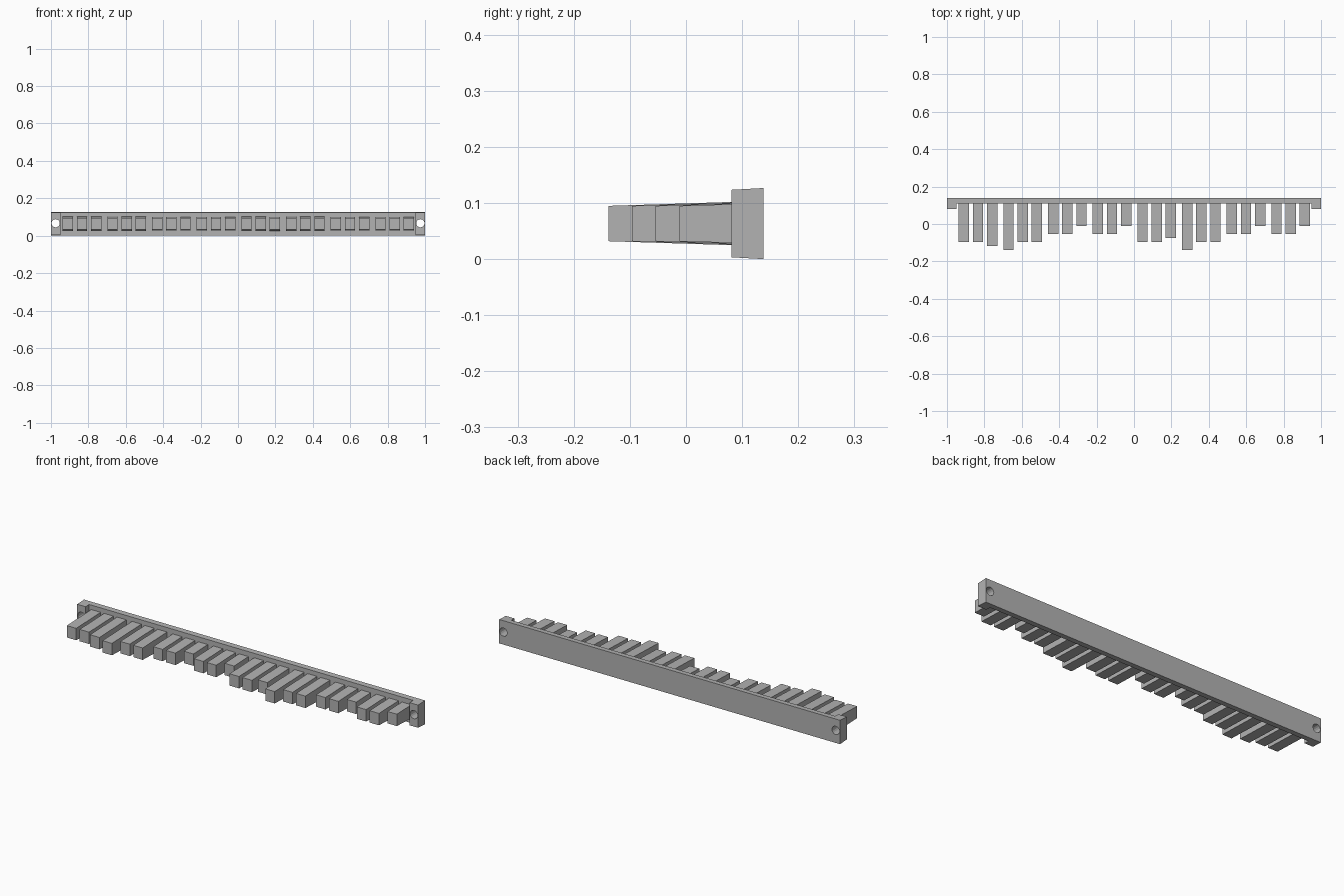
import bpy
import bmesh
from math import pi

cube = bpy.data.objects.get("Cube")
if cube:
    bpy.data.objects.remove(cube, do_unlink=True)

GREY = (0.45, 0.45, 0.45, 1.0)
grey = bpy.data.materials.new("plain grey")
grey.use_nodes = True
grey.diffuse_color = GREY
grey.node_tree.nodes["Principled BSDF"].inputs["Base Color"].default_value = GREY

MID_Z = 0.0633
BACK_Y = 0.138
FLOOR_Y = 0.109
LUG_Y = 0.081


def drafted_prism(name, outline, half_height):
    """Plan outline with sloping top and bottom; half_height(y) sets the draft."""
    bm = bmesh.new()
    top = [bm.verts.new((x, y, MID_Z + half_height(y))) for x, y in outline]
    low = [bm.verts.new((x, y, MID_Z - half_height(y))) for x, y in outline]
    bm.faces.new(top)
    bm.faces.new(low[::-1])
    n = len(outline)
    for i in range(n):
        j = (i + 1) % n
        bm.faces.new((low[i], low[j], top[j], top[i]))
    bmesh.ops.recalc_face_normals(bm, faces=bm.faces)
    mesh = bpy.data.meshes.new(name)
    bm.to_mesh(mesh)
    bm.free()
    mesh.materials.append(grey)
    obj = bpy.data.objects.new(name, mesh)
    bpy.context.collection.objects.link(obj)
    return obj


# Backing rail with a forward lug at each end
half_plan = [(0.95, FLOOR_Y), (0.95, LUG_Y), (1, LUG_Y), (1, BACK_Y)]
plan = half_plan + [(-x, y) for x, y in reversed(half_plan)]
rail = drafted_prism("backing_rail", plan,
                     lambda y: MID_Z - 0.055 * (BACK_Y - y))

# Screw holes through the lugs
for side, x in (("left", 0.975), ("right", -0.975)):
    bpy.ops.mesh.primitive_cylinder_add(vertices=16, radius=0.022, depth=0.2,
                                        location=(x, FLOOR_Y, MID_Z + 0.003),
                                        rotation=(pi / 2, 0, 0))
    cutter = bpy.context.object
    cutter.name = side + "_hole_cutter"
    cutter.data.materials.append(grey)
    cutter.hide_render = True
    cutter.hide_set(True)
    cut = rail.modifiers.new(side + "_hole", "BOOLEAN")
    cut.object = cutter
    cut.operation = "DIFFERENCE"
    cut.solver = "EXACT"

# Teeth in groups of three; each number is a length step
STEP = 0.021
GROUPS = ["445", "644", "220", "220", "443", "644", "220", "220"]
HALF_WIDTH = 0.0275
for g, group in enumerate(GROUPS):
    for k, steps in enumerate(group):
        x = -0.834 + 0.2388 * g + 0.0755 * (k - 1)
        tip = -0.012 - STEP * int(steps)
        root = FLOOR_Y + 0.005
        tooth = [(x - HALF_WIDTH, tip), (x + HALF_WIDTH, tip),
                 (x + HALF_WIDTH, root), (x - HALF_WIDTH, root)]
        drafted_prism(f"tooth_{g * 3 + k + 1}", tooth,
                      lambda y, t=tip: 0.0315 + 0.032 * (y - t))
